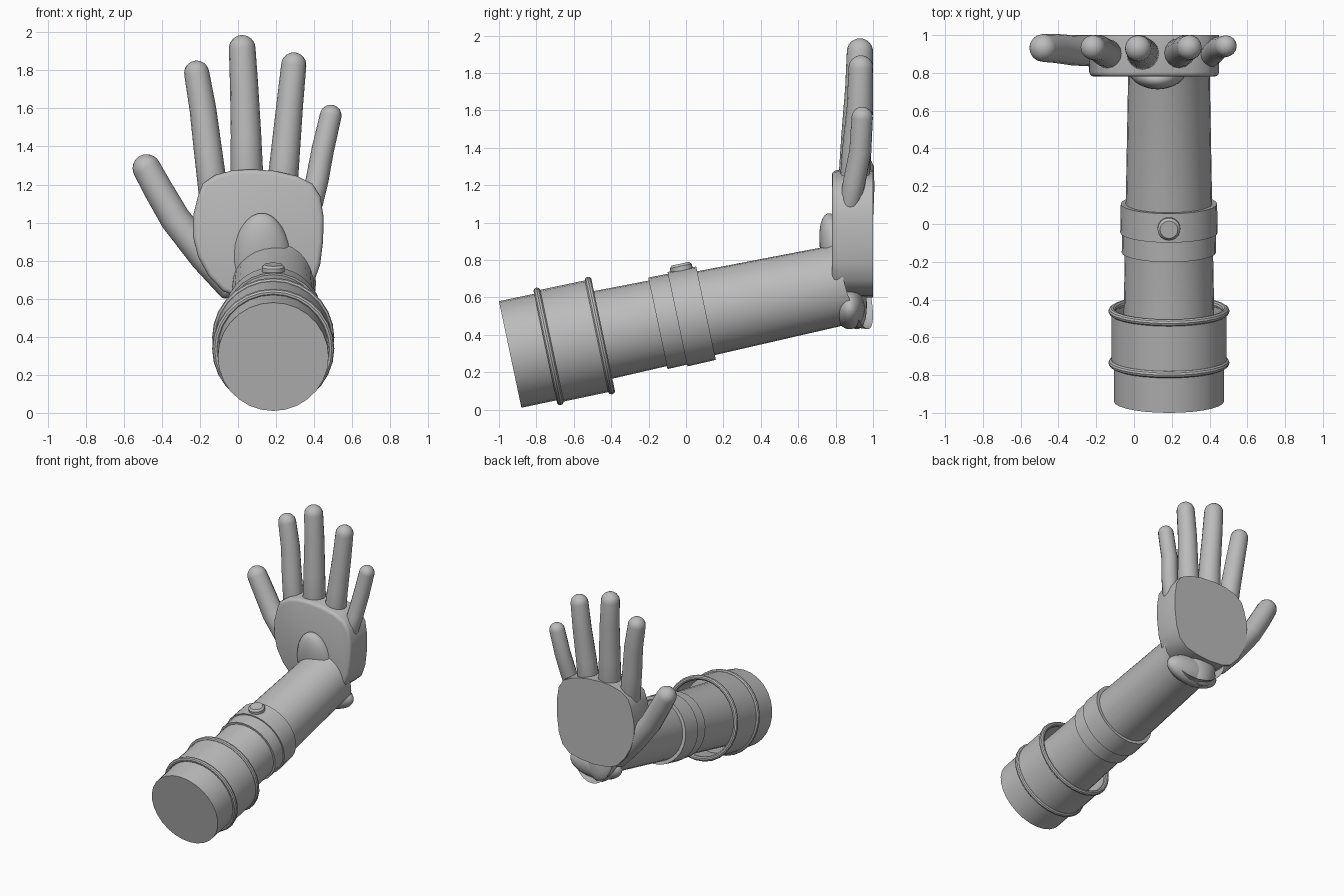
import bpy, bmesh, math
from mathutils import Vector, Matrix

if "Cube" in bpy.data.objects:
    bpy.data.objects.remove(bpy.data.objects["Cube"])

grey = bpy.data.materials.new("plain_grey")
grey.diffuse_color = (0.5, 0.5, 0.5, 1)
grey.use_nodes = True
grey.node_tree.nodes["Principled BSDF"].inputs["Base Color"].default_value = grey.diffuse_color

# Arm frame: local z runs from the elbow end towards the wrist
ARM = Matrix.Translation((0.185, -0.94, 0.295)) @ Matrix.Rotation(math.radians(-78.1), 4, 'X')


def finish(name, bm, angle=35):
    bmesh.ops.recalc_face_normals(bm, faces=bm.faces)
    me = bpy.data.meshes.new(name)
    bm.to_mesh(me)
    bm.free()
    ob = bpy.data.objects.new(name, me)
    bpy.context.collection.objects.link(ob)
    me.materials.append(grey)
    bpy.ops.object.select_all(action='DESELECT')
    ob.select_set(True)
    bpy.context.view_layer.objects.active = ob
    bpy.ops.object.shade_smooth_by_angle(angle=math.radians(angle))
    return ob


def loft(name, rings, caps=True, closed=False):
    bm = bmesh.new()
    vs = [[bm.verts.new(p) for p in r] for r in rings]
    n = len(vs[0])
    pairs = list(zip(vs, vs[1:])) + ([(vs[-1], vs[0])] if closed else [])
    for a, b in pairs:
        for i in range(n):
            j = (i + 1) % n
            bm.faces.new((a[i], a[j], b[j], b[i]))
    if caps and not closed:
        bm.faces.new(vs[0])
        bm.faces.new(vs[-1])
    return finish(name, bm)


def arm_ring(r, t, n=28):
    return [ARM @ Vector((r * math.cos(k * math.tau / n), -r * math.sin(k * math.tau / n), t))
            for k in range(n)]


def lathe(name, profile, closed=False):
    return loft(name, [arm_ring(r, t) for r, t in profile], closed=closed)


def digit(name, pts, n=16):
    """Tapered tube through (x, y, z, radius) points with round ends."""
    path = [(Vector(p[:3]), p[3]) for p in pts]
    d0 = (path[1][0] - path[0][0]).normalized()
    d1 = (path[-1][0] - path[-2][0]).normalized()
    dome = [math.radians(a) for a in (15, 30, 45, 60, 75, 87)]
    p, r = path[0]
    stations = [(p - d0 * r * 0.5 * math.sin(a), r * math.cos(a), d0) for a in reversed(dome)]
    for i, (p, r) in enumerate(path):
        a = path[max(i - 1, 0)][0]
        b = path[min(i + 1, len(path) - 1)][0]
        stations.append((p, r, (b - a).normalized()))
    p, r = path[-1]
    stations += [(p + d1 * r * math.sin(a), r * math.cos(a), d1) for a in dome]
    rings = []
    for c, r, d in stations:
        u = Vector((0, 1, 0)).cross(d).normalized()
        v = d.cross(u)
        rings.append([c + r * (u * math.cos(k * math.tau / n) + v * math.sin(k * math.tau / n))
                      for k in range(n)])
    return loft(name, rings)


def ellipsoid(name, centre, radii, tilt=0):
    bm = bmesh.new()
    m = (Matrix.Translation(centre) @ Matrix.Rotation(tilt, 4, 'X') @ Matrix.Diagonal((*radii, 1)))
    bmesh.ops.create_uvsphere(bm, u_segments=28, v_segments=18, radius=1, matrix=m)
    return finish(name, bm, 60)


# Forearm: tapered open tube whose wrist end is cut at a slant
rings = [arm_ring(0.243, 0.3), arm_ring(0.216, 1.77)]
end = []
for k in range(28):
    a = k * math.tau / 28
    end.append(Vector((0.185 + 0.225 * math.cos(a),
                       0.91 + 0.09 * math.cos(a - math.radians(225)),
                       0.68 + 0.25 * math.sin(a))))
loft("forearm", rings + [end], caps=False)

# Elbow cuff, hollow towards the wrist, with two rolled rims
lathe("elbow_cuff", [(0.291, 0), (0.291, 0.21), (0.305, 0.21), (0.305, 0.49),
                     (0.288, 0.49), (0.288, 0.31), (0.2, 0.31)])
for i, t in enumerate((0.21, 0.49)):
    lathe(f"cuff_rim_{i + 1}",
          [(0.302 + 0.019 * math.cos(a * math.tau / 10), t + 0.019 * math.sin(a * math.tau / 10))
           for a in range(10)], closed=True)

# Mid arm bands
lathe("arm_band_lower", [(0.22, 0.807), (0.250, 0.807), (0.248, 0.914), (0.22, 0.914)])
lathe("arm_band_upper", [(0.22, 0.914), (0.258, 0.914), (0.255, 1.07), (0.22, 1.07)])

# Button on top of the band
bm = bmesh.new()
place = ARM @ Matrix.Translation((0, -0.262, 0.99)) @ Matrix.Rotation(math.radians(90), 4, 'X')
bmesh.ops.create_cone(bm, cap_ends=True, segments=24, radius1=0.06, radius2=0.06, depth=0.05,
                      matrix=place)
up = place.to_3x3() @ Vector((0, 0, 1))
top = [e for e in bm.edges
       if all((v.co - place.translation).dot(up) > 0.01 for v in e.verts)]
bmesh.ops.bevel(bm, geom=top, offset=0.013, segments=1, affect='EDGES')
finish("band_button", bm, 25)

# Palm: rounded outline, flat at the back, softened on the front edge
outline = [(-0.21, 1.14), (-0.185, 1.205), (-0.12, 1.25), (-0.03, 1.274), (0.07, 1.28),
           (0.19, 1.272), (0.31, 1.245), (0.39, 1.205), (0.432, 1.14), (0.45, 1.03),
           (0.447, 0.90), (0.432, 0.78), (0.40, 0.69), (0.34, 0.635), (0.24, 0.61),
           (0.12, 0.60), (0.0, 0.61), (-0.08, 0.64), (-0.155, 0.72), (-0.21, 0.82),
           (-0.237, 0.93), (-0.235, 1.04)]
cx, cz = 0.11, 0.94


def palm_ring(y, inset):
    out = []
    for x, z in outline:
        d = Vector((x - cx, z - cz))
        d *= 1 - inset / d.length
        out.append((cx + d.x, y, cz + d.y))
    return out


loft("palm", [palm_ring(0.78, 0.025), palm_ring(0.784, 0.012), palm_ring(0.792, 0.004),
              palm_ring(0.805, 0), palm_ring(1.0, 0)])

# Wrist joint: upright bulge on the back of the hand and heel below the palm
ellipsoid("wrist_bulge", (0.125, 0.84, 0.74), (0.165, 0.10, 0.32), math.radians(15))
ellipsoid("wrist_heel", (0.185, 0.875, 0.54), (0.225, 0.082, 0.11))

# Fingers and thumb, base to tip
digits = {
    "index_finger": [(-0.125, 0.895, 1.12, 0.078), (-0.158, 0.91, 1.38, 0.074),
                     (-0.185, 0.93, 1.60, 0.070), (-0.217, 0.935, 1.785, 0.066)],
    "middle_finger": [(0.048, 0.90, 1.18, 0.088), (0.042, 0.91, 1.46, 0.080),
                      (0.032, 0.925, 1.72, 0.074), (0.022, 0.93, 1.915, 0.070)],
    "ring_finger": [(0.228, 0.90, 1.14, 0.082), (0.25, 0.91, 1.38, 0.076),
                    (0.272, 0.93, 1.62, 0.070), (0.293, 0.935, 1.828, 0.066)],
    "little_finger": [(0.39, 0.878, 1.10, 0.056), (0.415, 0.90, 1.22, 0.060),
                      (0.445, 0.932, 1.38, 0.059), (0.487, 0.942, 1.562, 0.057)],
    "thumb": [(-0.03, 0.915, 0.66, 0.078), (-0.17, 0.915, 0.82, 0.084),
              (-0.33, 0.92, 1.02, 0.080), (-0.42, 0.93, 1.175, 0.077),
              (-0.48, 0.932, 1.285, 0.074)],
}
for name, pts in digits.items():
    digit(name, pts)
